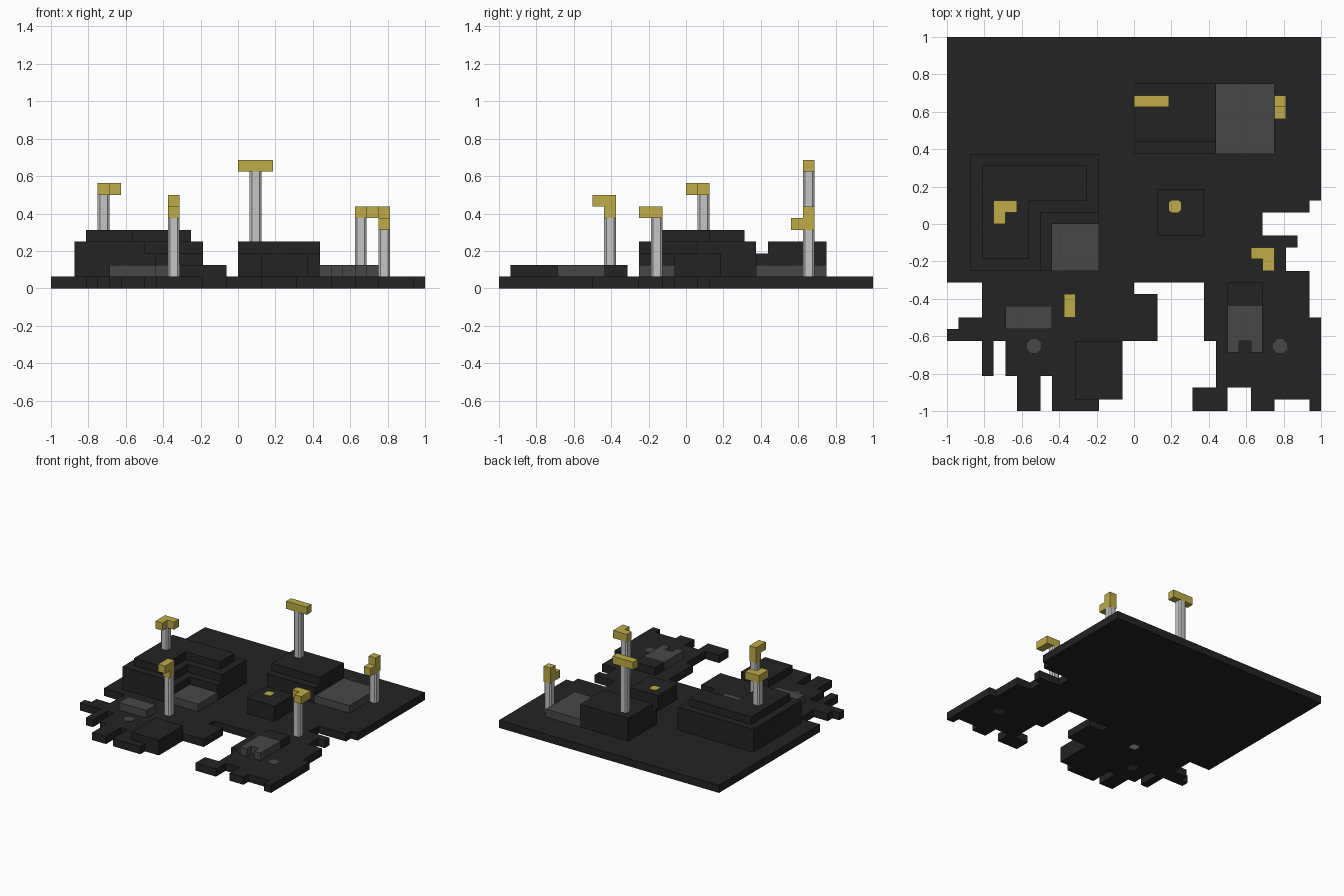
import bpy, bmesh, math

if "Cube" in bpy.data.objects:
    bpy.data.objects.remove(bpy.data.objects["Cube"])

U = 1 / 16  # one block


def material(name, rgb):
    m = bpy.data.materials.new(name)
    m.use_nodes = True
    col = (*rgb, 1)
    m.diffuse_color = col
    m.node_tree.nodes["Principled BSDF"].inputs["Base Color"].default_value = col
    return m


DARK = material("charcoal", (0.017, 0.017, 0.017))
GREY = material("dark grey", (0.064, 0.064, 0.064))
LIGHT = material("light grey", (0.56, 0.56, 0.56))
YELLOW = material("mustard yellow", (0.52, 0.41, 0.065))


def prism(name, mat, solids):
    """Join upright prisms, each (outline points, bottom, top) in blocks."""
    bm = bmesh.new()
    for pts, z0, z1 in solids:
        face = bm.faces.new([bm.verts.new((x * U, y * U, z0 * U)) for x, y in pts])
        ext = bmesh.ops.extrude_face_region(bm, geom=[face])["geom"]
        top = [v for v in ext if isinstance(v, bmesh.types.BMVert)]
        bmesh.ops.translate(bm, verts=top, vec=(0, 0, (z1 - z0) * U))
    bmesh.ops.recalc_face_normals(bm, faces=bm.faces)
    me = bpy.data.meshes.new(name)
    bm.to_mesh(me)
    bm.free()
    me.materials.append(mat)
    ob = bpy.data.objects.new(name, me)
    bpy.context.collection.objects.link(ob)
    return ob


def steps(x, y, moves):
    """Right-angled outline: moves alternate between a new x and a new y."""
    pts = [(x, y)]
    for i, m in enumerate(moves):
        x, y = (m, y) if i % 2 == 0 else (x, m)
        pts.append((x, y))
    return pts


def rect(x0, y0, x1, y1):
    return [(x0, y0), (x1, y0), (x1, y1), (x0, y1)]


def post(x, y, c=0.18):
    """One-block square with clipped corners."""
    return [(x + a, y + b) for a, b in ((c, 0), (1 - c, 0), (1, c), (1, 1 - c),
                                        (1 - c, 1), (c, 1), (0, 1 - c), (0, c))]


def octagon(x, y, r):
    return [(x + r * math.cos(math.radians(22.5 + 45 * i)),
             y + r * math.sin(math.radians(22.5 + 45 * i))) for i in range(8)]


# Ground plate with a ragged front edge
prism("ground_plate", DARK, [(steps(-16, 16, [
    16, 2, 15, 1, 11, -1, 14, -2, 13, -4, 15, -8, 16, -16, 15, -15, 12, -16,
    10, -14, 8, -16, 5, -14, 7, -10, 6, -5, 0, -6, 2, -10, -1, -15, -3, -16,
    -7, -13, -8, -16, -10, -13, -11, -10, -12, -13, -13, -10, -16, -9,
    -15, -8, -13, -5, -16]), 0, 1)])

# Stepped L-shaped building around a grey court
prism("l_building_ledge", DARK, [(steps(-8, 1, [-3, 0, -7, -4, -8]), 0.9, 3)])
prism("l_building_lower", DARK, [(steps(-14, 6, [-3, 1, -8, -4, -14]), 0.9, 4)])
prism("l_building_roof", DARK, [(steps(-13, 5, [-4, 2, -9, -3, -13]), 3.9, 5)])
prism("court_slab", GREY, [(rect(-7, -4, -3, 0), 0.9, 2)])

# Rear building with a lower front step and a grey annex
prism("rear_building", DARK, [(rect(0, 7, 7, 12), 0.9, 4)])
prism("rear_building_step", DARK, [(rect(0, 6, 7, 7), 0.9, 3)])
prism("rear_annex", GREY, [(rect(7, 6, 12, 12), 0.9, 2)])

# Small blocks
prism("centre_block", DARK, [(rect(2, -1, 6, 3), 0.9, 3)])
prism("front_block", DARK, [(rect(-5, -15, -1, -10), 0.9, 2)])
prism("front_slab", GREY, [(rect(-11, -9, -7, -7), 0.9, 2)])
prism("hut_rear", DARK, [(rect(8, -7, 11, -5), 0.9, 2)])
prism("hut_front", GREY, [(steps(8, -7, [11, -11, 10, -10, 9, -11, 8]), 0.9, 2)])

# Round plugs set into the ground and the centre block
for side, x in (("right", -8.55), ("left", 12.5)):
    prism("ground_plug_" + side, GREY, [(octagon(x, -10.45, 0.64), -0.01, 1.03)])
prism("centre_plug", YELLOW, [(post(3, 1), 2.5, 3.04)])

# Light poles: position, bottom, top, then the yellow head boxes
poles = {
    "roof": ((-12, 1), 4.9, 8, [(steps(-12, 2, [-10, 1, -11, 0, -12]), 8, 9)]),
    "front": ((-6, -7), -0.01, 6, [(rect(-6, -7, -5, -6), 6, 8),
                                   (rect(-6, -8, -5, -7), 7, 8)]),
    "rear": ((1, 10), 3.9, 10, [(rect(0, 10, 3, 11), 10, 11)]),
    "side": ((10, -3), 0.5, 6, [(steps(10, -2, [12, -4, 11, -3, 10]), 6, 7)]),
    "annex": ((12, 10), 0.5, 5, [(rect(12, 10, 13, 11), 5, 7),
                                 (rect(12, 9, 13, 10), 5, 6)]),
}
for name, ((x, y), z0, z1, head) in poles.items():
    prism(name + "_pole", LIGHT, [(post(x, y), z0, z1)])
    prism(name + "_pole_head", YELLOW, head)
